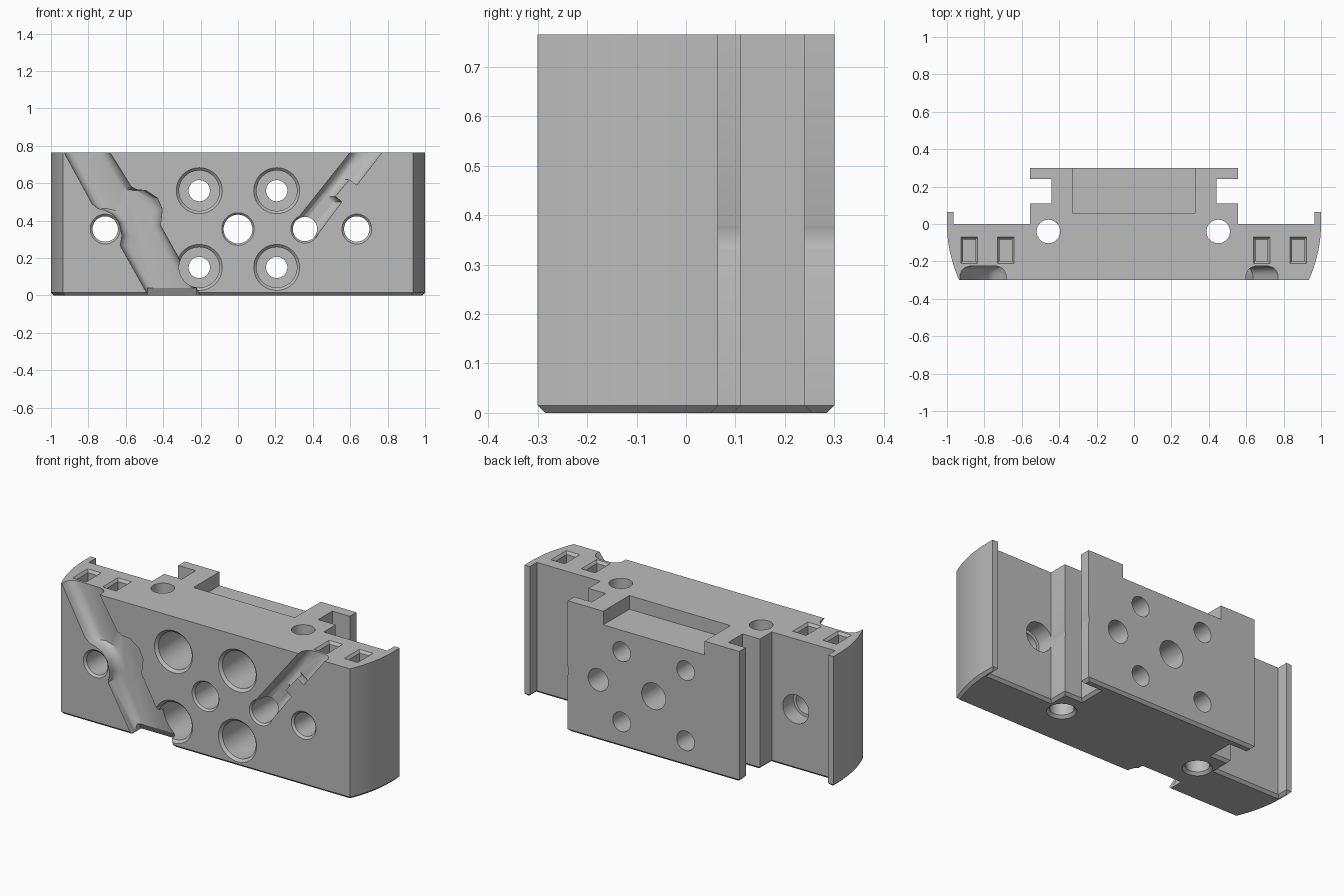
import bpy, bmesh
from math import sin, cos, tau, radians

if "Cube" in bpy.data.objects:
    bpy.data.objects.remove(bpy.data.objects["Cube"])

HEIGHT, FRONT, BACK = 0.765, -0.3, 0.3

grey = bpy.data.materials.new("plain grey")
grey.use_nodes = True
colour = (0.5, 0.5, 0.5, 1)
grey.diffuse_color = colour
grey.node_tree.nodes["Principled BSDF"].inputs["Base Color"].default_value = colour


def loft(name, rings, chamfer=0):
    """Closed solid through matching rings of points, optionally with a bottom chamfer."""
    bm = bmesh.new()
    rows = [[bm.verts.new(p) for p in ring] for ring in rings]
    n = len(rows[0])
    for a, b in zip(rows, rows[1:]):
        for i in range(n):
            j = (i + 1) % n
            bm.faces.new((a[i], a[j], b[j], b[i]))
    bm.faces.new(rows[0][::-1])
    bm.faces.new(rows[-1])
    bmesh.ops.recalc_face_normals(bm, faces=bm.faces[:])
    if chamfer:
        edges = [e for e in bm.edges if all(abs(v.co.z) < 1e-5 for v in e.verts)]
        bmesh.ops.bevel(bm, geom=edges, offset=chamfer, segments=1,
                        affect='EDGES', profile=0.5)
    mesh = bpy.data.meshes.new(name)
    bm.to_mesh(mesh)
    bm.free()
    mesh.materials.append(grey)
    obj = bpy.data.objects.new(name, mesh)
    bpy.context.collection.objects.link(obj)
    return obj


def cut(rings):
    """Subtract a lofted solid from the block."""
    cutter = loft("cutter", rings)
    cutter.hide_render = True
    mod = block.modifiers.new("cut", 'BOOLEAN')
    mod.operation, mod.solver, mod.object = 'DIFFERENCE', 'EXACT', cutter
    bpy.context.view_layer.objects.active = block
    bpy.ops.object.modifier_apply(modifier=mod.name)
    bpy.data.objects.remove(cutter)


def box(x0, x1, y0, y1, z0, z1):
    return [[(x0, y0, z), (x1, y0, z), (x1, y1, z), (x0, y1, z)] for z in (z0, z1)]


def drill_back(x, z, profile, n=48):
    """Round hole along y from (depth, radius) pairs."""
    cut([[(x + r * cos(tau * i / n), y, z + r * sin(tau * i / n)) for i in range(n)]
         for y, r in profile])


def drill_down(x, y, profile, n=48):
    cut([[(x + r * cos(tau * i / n), y + r * sin(tau * i / n), z) for i in range(n)]
         for z, r in profile])


def channel(left, right):
    """Front channel between two edge lines (x, z), with rounded floor corners."""
    rings = []
    for y, inset in ((-0.35, 0), (-0.27, 0), (-0.25, 0.008), (-0.234, 0.024), (-0.225, 0.05)):
        rings.append([(x + inset, y, z) for x, z in left] +
                     [(x - inset, y, z) for x, z in reversed(right)])
    cut(rings)


# Block outline: curved ends, thin rear lips and an undercut mounting rail
half = [(1 - 0.065 * (1 - i / 10) ** 2, FRONT * (1 - i / 10)) for i in range(11)]
half += [(1, 0.065), (0.965, 0.065), (0.965, 0), (0.555, 0), (0.555, 0.11),
         (0.442, 0.11), (0.442, 0.24), (0.555, 0.24), (0.555, BACK)]
outline = half + [(-x, y) for x, y in reversed(half)]
block = loft("manifold_block", [[(x, y, z) for x, y in outline] for z in (0, HEIGHT)],
             chamfer=0.015)

# Recess in the top of the rail
cut(box(-0.33, 0.325, 0.06, 0.4, HEIGHT - 0.08, 0.9))

# Winding channel on the front, with a chamfered lower end
channel([(-1.012, 0.9), (-0.93, 0.765), (-0.78, 0.49), (-0.75, 0.465), (-0.71, 0.455),
         (-0.67, 0.435), (-0.635, 0.39), (-0.62, 0.32), (-0.63, 0.267), (-0.48, 0), (-0.424, -0.1)],
        [(-0.767, 0.9), (-0.685, 0.765), (-0.57, 0.58), (-0.54, 0.565), (-0.49, 0.56),
         (-0.43, 0.52), (-0.405, 0.46), (-0.415, 0.375), (-0.295, 0.16), (-0.2, 0), (-0.14, -0.1)])
cut([[(x, -0.31, 0.04), (x, -0.225, 0.04), (x, -0.19, -0.02), (x, -0.31, -0.02)]
     for x in (-0.485, -0.225)])

# Stepped diagonal channel on the front
channel([(0.705, 0.9), (0.6, 0.765), (0.306, 0.395)],
        [(0.875, 0.9), (0.77, 0.765), (0.635, 0.59), (0.595, 0.62), (0.52, 0.53),
         (0.555, 0.5), (0.413, 0.31)])

# Four counterbored screw holes
for x in (-0.207, 0.207):
    for z in (0.15, 0.56):
        drill_back(x, z, [(-0.32, 0.123), (FRONT, 0.123), (-0.285, 0.108), (0.08, 0.108),
                          (0.081, 0.057), (0.4, 0.057)])

# Through ports with chamfered mouths
for x, r in ((0, 0.077), (0.358, 0.065)):
    drill_back(x, 0.355, [(-0.32, r + 0.01), (FRONT, r + 0.01), (-0.288, r), (0.4, r)])
for x in (-0.71, 0.635):
    drill_back(x, 0.355, [(-0.32, 0.08), (FRONT, 0.08), (-0.288, 0.068), (-0.1, 0.068),
                          (-0.099, 0.084), (0.4, 0.084)])

# Vertical bores, flared at the base
for x in (-0.458, 0.45):
    drill_down(x, -0.04, [(-0.02, 0.078), (0, 0.078), (0.015, 0.063), (0.9, 0.063)])

# Rectangular pockets in the top
for x in (-0.88, -0.685, 0.682, 0.878):
    cut([[(x + sx * w, -0.14 + sy * d, z) for sx, sy in ((-1, -1), (1, -1), (1, 1), (-1, 1))]
         for w, d, z in ((0.044, 0.07, 0.8), (0.044, 0.07, HEIGHT),
                         (0.033, 0.058, 0.75), (0.033, 0.058, 0.65))])

bpy.ops.object.select_all(action='DESELECT')
block.select_set(True)
bpy.context.view_layer.objects.active = block
bpy.ops.object.shade_smooth_by_angle(angle=radians(30))
